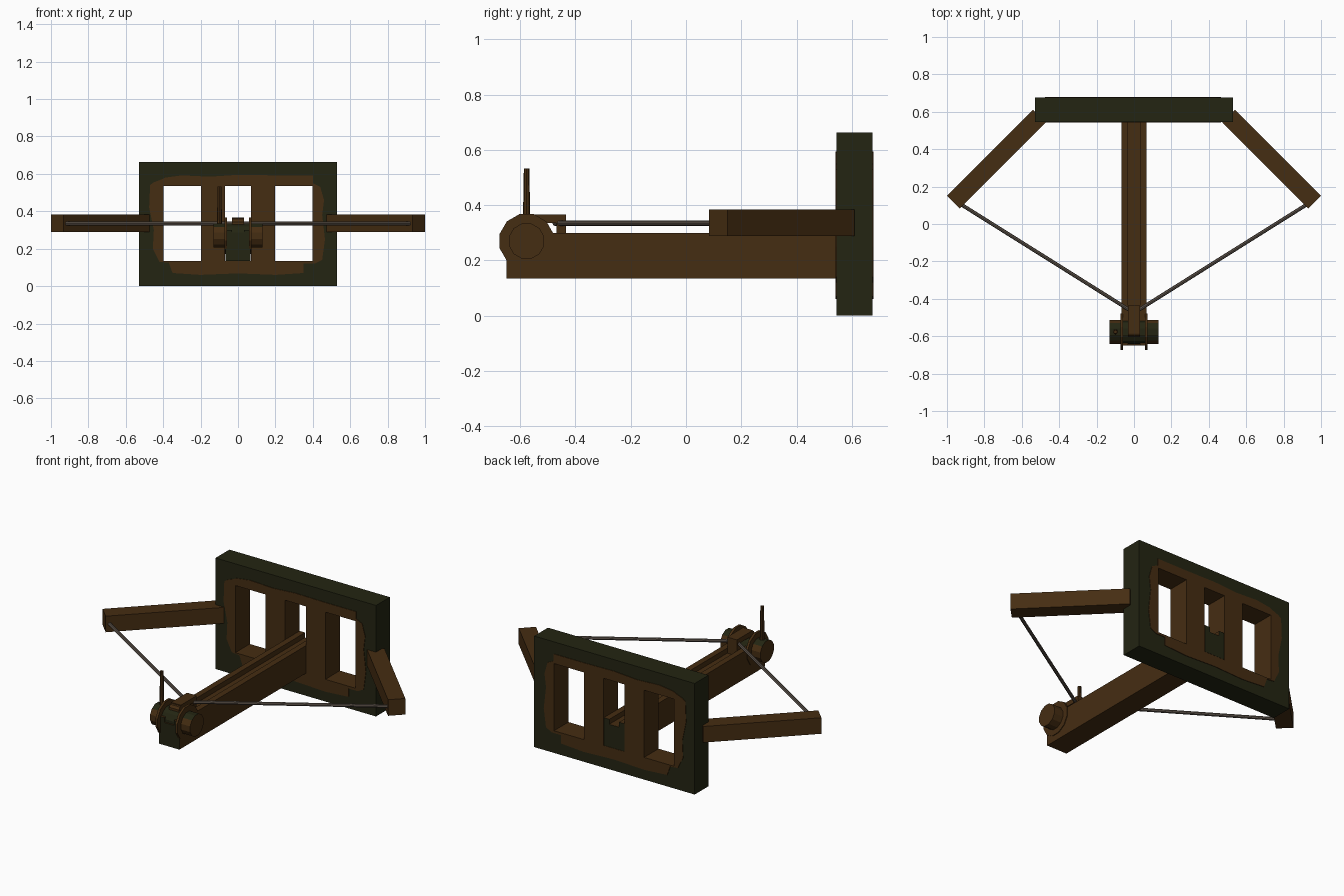
import bpy, bmesh, math
from mathutils import Vector, Matrix

if "Cube" in bpy.data.objects:
    bpy.data.objects.remove(bpy.data.objects["Cube"])


def material(name, rgb):
    m = bpy.data.materials.new(name)
    m.diffuse_color = (*rgb, 1)
    m.use_nodes = True
    m.node_tree.nodes["Principled BSDF"].inputs["Base Color"].default_value = m.diffuse_color
    return m


BROWN = material("brown wood", (.060, .026, .006))
GREEN = material("dark mossy green", (.017, .018, .006))
CORD = material("grey cord", (.12, .095, .075))


def add(name, mesh, mats, rule=None):
    for m in mats:
        mesh.materials.append(m)
    for p in mesh.polygons:
        p.use_smooth = False
        p.material_index = rule(p.center, p.normal) if rule else 0
    ob = bpy.data.objects.new(name, mesh)
    bpy.context.collection.objects.link(ob)
    return ob


def slab(name, loops, y0, y1, mats, rule=None):
    """Outline with holes in the XZ plane, extruded from y0 to y1."""
    cu = bpy.data.curves.new(name, 'CURVE')
    cu.dimensions, cu.fill_mode, cu.extrude = '2D', 'BOTH', (y1 - y0) / 2
    for pts in loops:
        sp = cu.splines.new('POLY')
        sp.points.add(len(pts) - 1)
        for p, (x, z) in zip(sp.points, pts):
            p.co = (x, z, 0, 1)
        sp.use_cyclic_u = True
    tmp = bpy.data.objects.new(name + "_curve", cu)
    bpy.context.collection.objects.link(tmp)
    dg = bpy.context.evaluated_depsgraph_get()
    me = bpy.data.meshes.new_from_object(tmp.evaluated_get(dg))
    bpy.data.objects.remove(tmp)
    me.materials.clear()
    me.transform(Matrix.Translation((0, (y0 + y1) / 2, 0)) @ Matrix.Rotation(math.pi / 2, 4, 'X'))
    bm = bmesh.new()
    bm.from_mesh(me)
    bmesh.ops.remove_doubles(bm, verts=bm.verts, dist=1e-5)
    bmesh.ops.recalc_face_normals(bm, faces=bm.faces)
    bm.to_mesh(me)
    bm.free()
    return add(name, me, mats, rule)


def box(name, center, size, mats, rot=0):
    bm = bmesh.new()
    bmesh.ops.create_cube(bm, size=1)
    me = bpy.data.meshes.new(name)
    bm.to_mesh(me)
    bm.free()
    me.transform(Matrix.Translation(center) @ Matrix.Rotation(rot, 4, 'Z') @ Matrix.Diagonal((*size, 1)))
    return add(name, me, mats)


def rod(name, a, b, r0, r1, sides, mats, rule=None, twist=0):
    a, b = Vector(a), Vector(b)
    bm = bmesh.new()
    bmesh.ops.create_cone(bm, cap_ends=True, segments=sides, radius1=r0, radius2=r1, depth=(b - a).length)
    me = bpy.data.meshes.new(name)
    bm.to_mesh(me)
    bm.free()
    q = (b - a).to_track_quat('Z', 'Y').to_matrix().to_4x4()
    me.transform(Matrix.Translation((a + b) / 2) @ q @ Matrix.Rotation(twist, 4, 'Z'))
    return add(name, me, mats, rule)


def rect(x0, x1, z0, z1):
    return [(x0, z0), (x1, z0), (x1, z1), (x0, z1)]


# front frame: green outside, bare wood inside the windows
holes = [rect(-.397, -.198, .134, .535), rect(-.07, .07, .134, .535), rect(.198, .397, .134, .535)]
slab("frame", [rect(-.53, .53, 0, .663)] + holes, .545, .675, [GREEN, BROWN],
     lambda c, n: int(abs(n.y) < .5 and abs(c.x) < .5 and .05 < c.z < .6))

# worn wood patches on both faces of the frame
patch = [(-.47, .54), (-.45, .555), (-.41, .57), (-.39, .58), (-.3, .592), (-.15, .585), (0, .595),
         (.2, .592), (.4, .592), (.4, .55), (.44, .53), (.46, .46), (.45, .38), (.465, .25), (.45, .14),
         (.41, .12), (.35, .12), (.35, .07), (.2, .06), (0, .068), (-.2, .06), (-.35, .07),
         (-.37, .125), (-.42, .13), (-.455, .2), (-.45, .3), (-.475, .42)]
for side, y in (("front", .542), ("back", .673)):
    slab(f"worn_patch_{side}", [patch] + holes, y, y + .005, [BROWN])

# grooved stock with green ends
slab("stock", [[(-.068, .135), (.068, .135), (.068, .3), (.032, .3), (.032, .27),
                (-.032, .27), (-.032, .3), (-.068, .3)]], -.65, .678, [BROWN, GREEN],
     lambda c, n: int(abs(n.y) > .5))

# bow arms, string halves and winch discs
d = math.sqrt(.5)
for s, side in ((-1, "left"), (1, "right")):
    tip = Vector((s * .966, .117, .336))
    box(f"bow_arm_{side}", tip + Vector((-s * d, d, 0)) * .325, (.65, .095, .096), [BROWN], -s * math.pi / 4)
    rod(f"bowstring_{side}", (s * .925, .105, .335), (0, -.475, .335), .010, .010, 8, [CORD])
    rod(f"winch_disc_{side}", (s * .058, -.577, .27), (s * .072, -.577, .27), .101, .101, 12,
        [BROWN], twist=math.pi / 12)

# winch roller: green in the middle and on top
rod("winch_roller", (-.132, -.577, .27), (.132, -.577, .27), .066, .066, 12, [BROWN, GREEN],
    lambda c, n: int(n.z > .6), math.pi / 12)
rod("winch_core", (-.06, -.577, .27), (.06, -.577, .27), .068, .068, 12, [GREEN], None, math.pi / 12)

# winch lever
rod("winch_lever", (-.099, -.577, .3), (-.099, -.577, .532), .014, .010, 8, [BROWN])

# trigger latch: top bar and front foot
box("latch_bar", (0, -.51, .351), (.064, .15, .03), [BROWN])
box("latch_foot", (0, -.452, .315), (.064, .034, .09), [BROWN])
rod("latch_pivot", (-.032, -.577, .335), (.032, -.577, .335), .028, .028, 10, [BROWN])
